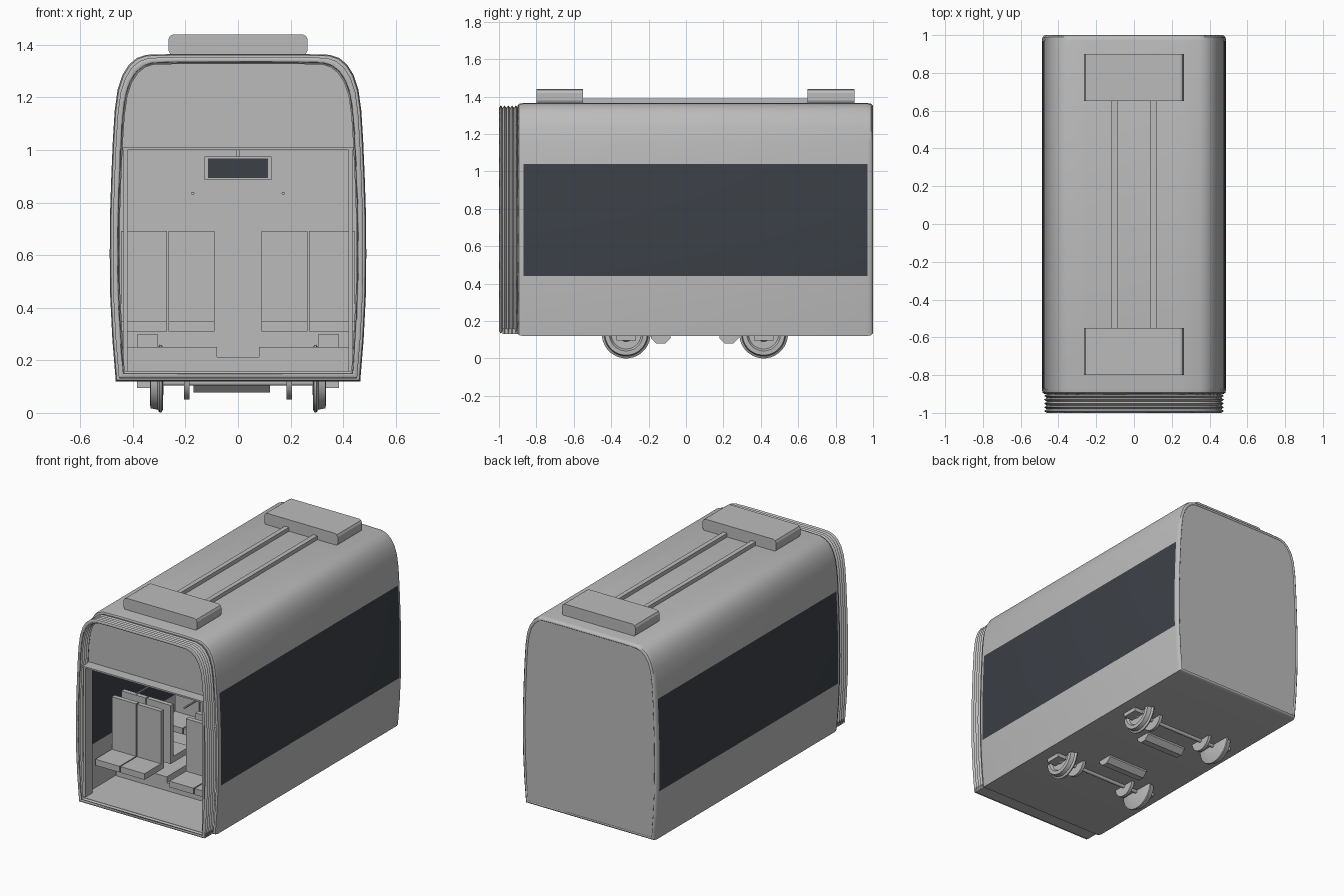
import bpy, bmesh, math
from mathutils import Matrix, Vector

cube = bpy.data.objects.get("Cube")
if cube:
    bpy.data.objects.remove(cube, do_unlink=True)


def material(name, rgb):
    m = bpy.data.materials.new(name)
    m.use_nodes = True
    m.diffuse_color = (*rgb, 1)
    m.node_tree.nodes["Principled BSDF"].inputs["Base Color"].default_value = (*rgb, 1)
    return m


GREY = material("light_grey", (0.5, 0.5, 0.5))
DARK = material("dark_glass", (0.045, 0.052, 0.063))


def finish(name, bm, mats=(GREY,), smooth=False):
    bmesh.ops.recalc_face_normals(bm, faces=bm.faces)
    mesh = bpy.data.meshes.new(name)
    bm.to_mesh(mesh)
    bm.free()
    ob = bpy.data.objects.new(name, mesh)
    bpy.context.collection.objects.link(ob)
    for m in mats:
        mesh.materials.append(m)
    if smooth:
        bpy.ops.object.select_all(action='DESELECT')
        ob.select_set(True)
        bpy.context.view_layer.objects.active = ob
        bpy.ops.object.shade_smooth_by_angle(angle=math.radians(35))
    return ob


def box(name, x, y, z, mat=GREY):
    """Box given as (min, max) ranges."""
    bm = bmesh.new()
    size = [r[1] - r[0] for r in (x, y, z)]
    mid = [(r[1] + r[0]) / 2 for r in (x, y, z)]
    bmesh.ops.create_cube(bm, size=1, matrix=Matrix.Translation(mid) @ Matrix.Diagonal((*size, 1)))
    return finish(name, bm, (mat,))


def side_box(name, s, x, y, z):
    return box(name, sorted((s * x[0], s * x[1])), y, z)


def lathe_x(name, profile, y, z, side=1, segments=32):
    """Closed turned part on an axis along x; profile holds (x, radius)."""
    bm = bmesh.new()
    rings = []
    for px, r in profile:
        rings.append([bm.verts.new((side * px, y + r * math.cos(a), z + r * math.sin(a)))
                      for a in (math.tau * (i + 0.5) / segments for i in range(segments))])
    for a, b in zip(rings, rings[1:]):
        for i in range(segments):
            j = (i + 1) % segments
            bm.faces.new((a[i], a[j], b[j], b[i]))
    bm.faces.new(rings[0])
    bm.faces.new(rings[-1])
    return finish(name, bm, smooth=True)


def extrude_y(name, outline, y0, y1):
    bm = bmesh.new()
    face = bm.faces.new([bm.verts.new((x, y0, z)) for x, z in outline])
    new = bmesh.ops.extrude_face_region(bm, geom=[face])["geom"]
    bmesh.ops.translate(bm, vec=(0, y1 - y0, 0), verts=[v for v in new if isinstance(v, bmesh.types.BMVert)])
    return finish(name, bm)


# Half cross-section of the body, bottom to roof
HALF = [(0.465, 0.12), (0.478, 0.28), (0.486, 0.44), (0.488, 0.6), (0.487, 0.75), (0.482, 0.9),
        (0.476, 1.04), (0.469, 1.15), (0.458, 1.23), (0.44, 1.285), (0.415, 1.325), (0.385, 1.35),
        (0.35, 1.362), (0.25, 1.365)]


def section(inset):
    """Full outline moved inwards by an inset, right bottom over the roof to left bottom."""
    cz = 0.7425
    half = [(x - inset, cz + (z - cz) * (1 - inset / 0.6225)) for x, z in HALF]
    return half + [(-x, z) for x, z in reversed(half)]


def tube(name, stations, window=None, mats=(GREY,), thickness=0.02):
    """Loft the body section through (y, inset) stations."""
    bm = bmesh.new()
    rings = [[bm.verts.new((x, y, z)) for x, z in section(d)] for y, d in stations]
    n = len(rings[0])
    for a, b in zip(rings, rings[1:]):
        for i in range(n):
            j = (i + 1) % n
            f = bm.faces.new((a[i], a[j], b[j], b[i]))
            c = f.calc_center_median()
            if window and abs(c.x) > 0.4 and all(lo < v < hi for v, (lo, hi) in zip(c.yz, window)):
                f.material_index = 1
    ob = finish(name, bm, mats, smooth=True)
    mod = ob.modifiers.new("wall", 'SOLIDIFY')
    mod.thickness = thickness
    mod.offset = -1
    return ob


# Body shell with long window bands
tube("body_shell", [(-0.9, 0.014), (-0.893, 0.004), (-0.87, 0), (0.97, 0), (0.99, 0.004), (1, 0.014)],
     window=((-0.87, 0.97), (0.44, 1.04)), mats=(GREY, DARK))

# Folded gangway bellows
folds = 5
bellows = [(-1 + 0.1 * i / (2 * folds), 0.012 if i % 2 else 0.026) for i in range(2 * folds + 1)]
tube("gangway_bellows", bellows, thickness=0.012)

# End walls: arched doorway at the back, straight bulkhead at the front
inner = section(0.018)
arch = [(0.45, 0.15), (0.45, 0.88), (0.443, 0.92), (0.425, 0.955), (0.39, 0.99), (0.345, 1.004)]
doorway = [(-x, z) for x, z in arch] + list(reversed(arch))
extrude_y("back_end_wall", inner + doorway, 0.97, 0.992)
upper = [(0.462, 1.0)] + [p for p in inner if p[1] > 1.0] + [(-0.462, 1.0)]
extrude_y("front_bulkhead", upper, -0.9, -0.885)

# Floor, ceiling and front portal
box("floor", (-0.45, 0.45), (-0.98, 0.985), (0.13, 0.16))
box("ceiling", (-0.46, 0.46), (-0.9, 0.975), (1.004, 1.014))
box("portal_lintel", (-0.45, 0.45), (-0.97, -0.9), (1.0, 1.01))
box("aisle_step", (-0.08, 0.08), (-0.62, 0.72), (0.155, 0.212))

for s, side in ((1, "left"), (-1, "right")):
    side_box(f"{side}_portal_post", s, (0.421, 0.435), (-0.97, -0.9), (0.15, 1.004))
    side_box(f"{side}_plinth", s, (0.08, 0.445), (-0.62, 0.72), (0.155, 0.25))
    # Ceiling grab rail
    lathe_x_rail = bmesh.new()
    bmesh.ops.create_cone(lathe_x_rail, cap_ends=True, segments=10, radius1=0.006, radius2=0.006, depth=1.7,
                          matrix=Matrix.Translation((s * 0.172, 0.05, 0.835)) @ Matrix.Rotation(math.pi / 2, 4, 'X'))
    finish(f"{side}_grab_rail", lathe_x_rail, smooth=True)
    # Roof conduit
    side_box(f"{side}_roof_conduit", s, (0.088, 0.118), (-0.56, 0.66), (1.36, 1.39))
    # Back-to-back seat pairs
    for row, yc in enumerate((-0.6, 0.05, 0.7)):
        for facing in (-1, 1):
            for x in ((0.09, 0.264), (0.271, 0.445)):
                back = sorted((yc + facing * 0.035, yc + facing * 0.065))
                cushion = sorted((yc + facing * 0.035, yc + facing * 0.235))
                side_box(f"{side}_seat_back_{row}", s, x, back, (0.35, 0.692))
                side_box(f"{side}_seat_cushion_{row}", s, x, cushion, (0.31, 0.35))

# Hanging display with a screen on both faces
box("display_case", (-0.127, 0.127), (0.03, 0.07), (0.885, 0.975))
box("display_hanger", (-0.005, 0.005), (0.045, 0.055), (0.97, 1.006))
for y in (0.028, 0.07):
    box("display_screen", (-0.115, 0.115), (y, y + 0.002), (0.893, 0.967), DARK)

# Roof equipment with rounded shoulders
for name, y0, y1 in (("front_roof_unit", -0.8, -0.55), ("back_roof_unit", 0.65, 0.9)):
    half = [(0.245, 1.358), (0.258, 1.366), (0.265, 1.38), (0.265, 1.42), (0.258, 1.434), (0.245, 1.44)]
    extrude_y(name, half + [(-x, z) for x, z in reversed(half)], y0, y1)

# Running gear
AXLE_Z = 0.13
wheel = [(0.284, 0.05), (0.286, 0.12), (0.29, 0.128), (0.298, 0.13), (0.306, 0.118),
         (0.333, 0.113), (0.335, 0.09), (0.32, 0.08), (0.32, 0.04), (0.337, 0.035)]
for y, motor_y, end in ((-0.32, -0.135, "front"), (0.415, 0.23, "back")):
    lathe_x(f"{end}_axle", [(-0.34, 0.012), (0.34, 0.012)], y, 0.115, segments=12)
    lathe_x(f"{end}_motor", [(-0.17, 0.056), (0.122, 0.056)], motor_y, AXLE_Z, segments=8)
    for s, side in ((1, "left"), (-1, "right")):
        lathe_x(f"{end}_{side}_wheel", wheel, y, AXLE_Z, s)
        lathe_x(f"{end}_{side}_brake_disc", [(0.185, 0.08), (0.205, 0.08)], y, AXLE_Z, s)
        side_box(f"{end}_{side}_axle_box", s, (0.305, 0.385), (y - 0.052, y + 0.052), (0.095, 0.298))
